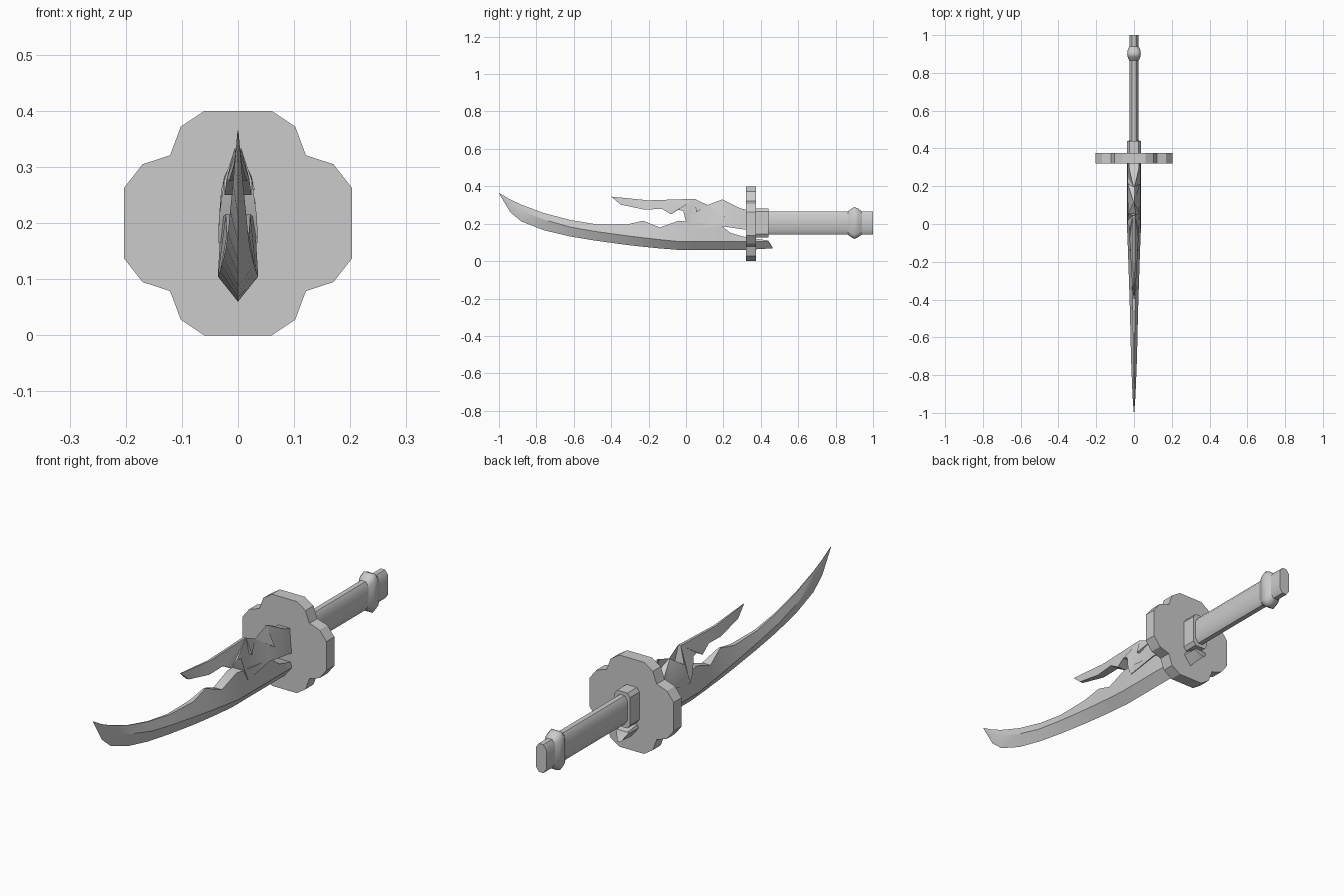
import bpy, bmesh, math

old = bpy.data.objects.get("Cube")
if old:
    bpy.data.objects.remove(old)

grey = bpy.data.materials.new("plain_grey")
grey.use_nodes = True
grey.diffuse_color = (0.6, 0.6, 0.6, 1)
grey.node_tree.nodes["Principled BSDF"].inputs["Base Color"].default_value = (0.6, 0.6, 0.6, 1)


def finish(name, bm, angle=28):
    bmesh.ops.remove_doubles(bm, verts=bm.verts, dist=0.0001)
    bmesh.ops.recalc_face_normals(bm, faces=bm.faces)
    mesh = bpy.data.meshes.new(name)
    bm.to_mesh(mesh)
    bm.free()
    mesh.materials.append(grey)
    obj = bpy.data.objects.new(name, mesh)
    bpy.context.collection.objects.link(obj)
    bpy.ops.object.select_all(action='DESELECT')
    obj.select_set(True)
    bpy.context.view_layer.objects.active = obj
    bpy.ops.object.shade_smooth_by_angle(angle=math.radians(angle))
    return obj


def loft(name, rings, angle=28):
    """Skin closed rings of points and cap both ends."""
    bm = bmesh.new()
    loops = [[bm.verts.new(p) for p in ring] for ring in rings]
    for a, b in zip(loops, loops[1:]):
        for i in range(len(a)):
            j = (i + 1) % len(a)
            bm.faces.new((a[i], a[j], b[j], b[i]))
    bm.faces.new(loops[0])
    bm.faces.new(loops[-1])
    bmesh.ops.dissolve_degenerate(bm, dist=0.0001, edges=bm.edges)
    return finish(name, bm, angle)


def shard(name, outline):
    """Plate in the y-z plane whose half thickness varies along its rim."""
    bm = bmesh.new()
    sides = [[bm.verts.new((s * w, y, z)) for y, z, w in outline] for s in (1, -1)]
    n = len(outline)
    for i in range(n):
        j = (i + 1) % n
        bm.faces.new((sides[0][i], sides[0][j], sides[1][j], sides[1][i]))
    caps = [bm.faces.new(side) for side in sides]
    bmesh.ops.triangulate(bm, faces=caps)
    return finish(name, bm)


# Curved lower blade: y, belly z, ridge z, ridge half width, top z, top half width
stations = [
    (-1.0, .362, .363, .001, .365, .001),
    (-.94, .262, .305, .006, .33, .001),
    (-.88, .212, .27, .009, .302, .001),
    (-.76, .165, .222, .014, .257, .002),
    (-.62, .132, .182, .018, .22, .003),
    (-.48, .109, .158, .021, .197, .006),
    (-.32, .087, .136, .026, .195, .010),
    (-.23, .077, .125, .029, .216, .004),
    (-.14, .068, .115, .032, .18, .020),
    (-.04, .06, .105, .036, .216, .022),
    (.04, .06, .105, .036, .208, .030),
    (.18, .06, .105, .036, .195, .030),
    (.24, .06, .105, .036, .15, .032),
    (.32, .06, .105, .036, .128, .030),
    (.44, .067, .105, .030, .110, .025),
    (.463, .069, .071, .008, .073, .006),
]
loft("lower_blade", [[(0, y, b), (w, y, r), (tw, y, t), (-tw, y, t), (-w, y, r)]
                     for y, b, r, w, t, tw in stations])

# Broken upper blade: sharp peaks, thick notches
shard("upper_blade", [
    (-.40, .345, .001), (-.35, .302, .008), (-.22, .275, .016), (-.13, .28, .020),
    (-.08, .25, .024), (-.04, .275, .025), (-.015, .268, .026), (0, .21, .034),
    (.02, .165, .035), (.17, .19, .035), (.25, .178, .035), (.34, .165, .035),
    (.34, .27, .027), (.29, .282, .025), (.195, .33, .002), (.21, .235, .032),
    (.115, .30, .002), (.055, .26, .030), (.045, .333, .006), (-.2, .325, .005),
])

# Lobed guard: one quarter mirrored round
quarter = [(.06, .2), (.102, .172), (.121, .121), (.17, .105), (.203, .063)]
half = quarter + [(x, -z) for x, z in reversed(quarter)]
lobes = half + [(-x, z) for x, z in reversed(half)]
loft("guard", [[(x, y, z + .2) for x, z in lobes] for y in (.32, .375)])


def grip_ring(y, hx, hz, c):
    """Chamfered rectangle round the grip axis."""
    pts = [(hx - c, hz), (hx, hz - 1.4 * c), (hx, 1.4 * c - hz), (hx - c, -hz)]
    pts += [(-x, z) for x, z in reversed(pts)]
    return [(x, y, z + .204) for x, z in pts]


loft("collar", [grip_ring(y, .037, .077, .012) for y in (.37, .44)])
loft("handle", [grip_ring(y, .025, .062, .014) for y in (.43, 1.0)], 50)
loft("pommel_ring", [grip_ring(y, hx, hz, .015) for y, hx, hz in
                     ((.865, .025, .062), (.885, .034, .077), (.9, .036, .085),
                      (.92, .034, .077), (.94, .025, .062))], 50)
